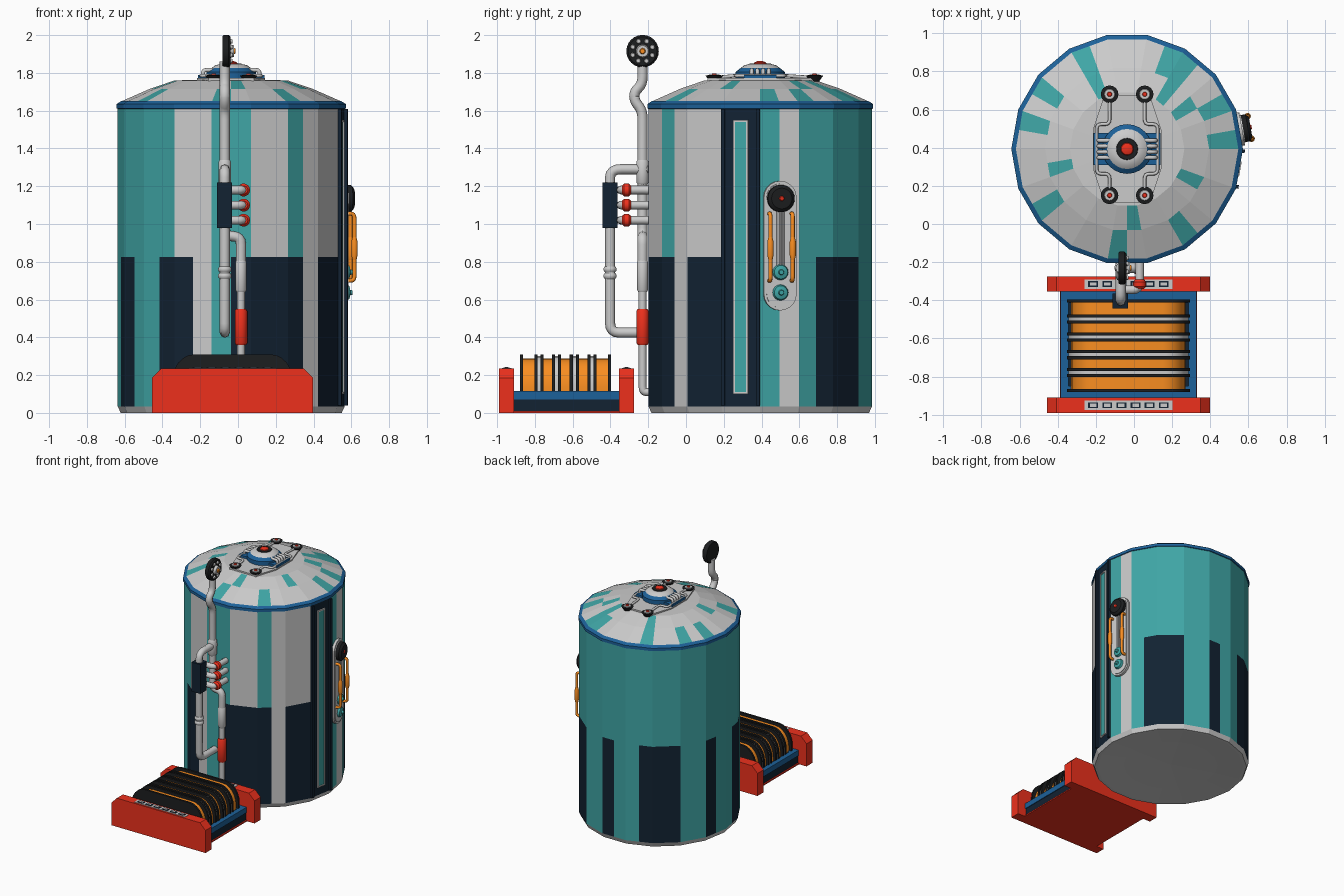
import bpy, bmesh, math
from mathutils import Matrix, Vector

if "Cube" in bpy.data.objects:
    bpy.data.objects.remove(bpy.data.objects["Cube"])

COL = dict(grey=(.8, .8, .8), teal=(.05, .38, .38), navy=(.006, .016, .032), black=(.012, .013, .014),
           red=(.85, .03, .012), orange=(.95, .27, .015), blue=(.012, .12, .32))
MAT = {}
for k, c in COL.items():
    MAT[k] = bpy.data.materials.new(k)
    MAT[k].diffuse_color = (*c, 1)
CX, CY, R = -.036, .393, .601
T, ROT = Matrix.Translation, lambda deg, ax: Matrix.Rotation(math.radians(deg), 4, ax)
AXIS = T((CX, CY, 0))


def mesh(name, verts, faces, mat, M=Matrix(), smooth=False, idx=None):
    me = bpy.data.meshes.new(name)
    me.from_pydata([M @ Vector(v) for v in verts], [], faces)
    for m in (mat if isinstance(mat, list) else [mat]):
        me.materials.append(MAT[m])
    if idx:
        me.polygons.foreach_set("material_index", idx)
    bm = bmesh.new()
    bm.from_mesh(me)
    bmesh.ops.remove_doubles(bm, verts=bm.verts, dist=1e-5)
    bmesh.ops.recalc_face_normals(bm, faces=bm.faces)
    bm.to_mesh(me)
    bm.free()
    ob = bpy.data.objects.new(name, me)
    bpy.context.collection.objects.link(ob)
    if smooth:
        bpy.ops.object.select_all(action='DESELECT')
        ob.select_set(True)
        bpy.context.view_layer.objects.active = ob
        bpy.ops.object.shade_smooth_by_angle(angle=math.radians(38))
    return ob


def lathe(name, prof, mat, M=Matrix(), n=20):
    prof = [(0, prof[0][1])] + prof + [(0, prof[-1][1])]
    v = [(r * math.cos(math.tau * i / n), r * math.sin(math.tau * i / n), z) for r, z in prof for i in range(n)]
    f = [(j*n+i, j*n+(i+1) % n, (j+1)*n+(i+1) % n, (j+1)*n+i) for j in range(len(prof)-1) for i in range(n)]
    return mesh(name, v, f, mat, M, True)


def drum(name, prof, color):
    """18-sided shell split into half-facet cells; color(cell, band) picks the panel colour."""
    keys, n = list(COL), 36
    v = []
    for r, z in prof:
        for i in range(n):
            a, q = math.radians(10 * i), r * (math.cos(math.radians(10)) if i % 2 else 1)
            v.append((q * math.cos(a), q * math.sin(a), z))
    f = [(j*n+i, j*n+(i+1) % n, (j+1)*n+(i+1) % n, (j+1)*n+i) for j in range(len(prof)-1) for i in range(n)]
    idx = [keys.index(color(i, j)) for j in range(len(prof)-1) for i in range(n)]
    return mesh(name, v, f, keys, AXIS, idx=idx)


def prism(name, pts, d0, d1, mat, M=Matrix(), smooth=False):
    n = len(pts)
    v = [(u, d, w) for d in (d0, d1) for u, w in pts]
    f = [tuple(range(n)), tuple(range(n, 2*n))] + [(i, (i+1) % n, n+(i+1) % n, n+i) for i in range(n)]
    return mesh(name, v, f, mat, M, smooth)


def box(name, x0, x1, y0, y1, z0, z1, mat, M=Matrix()):
    return prism(name, [(x0, z0), (x1, z0), (x1, z1), (x0, z1)], y0, y1, mat, M)


def pipe(name, pts, r, mat, bend=.04, M=Matrix()):
    P = [M @ Vector(p) for p in pts]
    out = [P[0]]
    for a, b, c in zip(P, P[1:], P[2:]):
        p = b + (a - b).normalized() * min(bend, (a - b).length * .49)
        q = b + (c - b).normalized() * min(bend, (c - b).length * .49)
        out += [p.lerp(b, t).lerp(b.lerp(q, t), t) for t in (0, .25, .5, .75, 1)]
    out.append(P[-1])
    cu = bpy.data.curves.new(name, 'CURVE')
    cu.dimensions, cu.bevel_depth, cu.bevel_resolution, cu.use_fill_caps = '3D', r, 2, True
    s = cu.splines.new('POLY')
    s.points.add(len(out) - 1)
    for pt, p in zip(s.points, out):
        pt.co = (*p, 1)
    cu.materials.append(MAT[mat])
    ob = bpy.data.objects.new(name, cu)
    bpy.context.collection.objects.link(ob)
    bpy.ops.object.select_all(action='DESELECT')
    ob.select_set(True)
    bpy.context.view_layer.objects.active = ob
    bpy.ops.object.convert(target='MESH')


# Tank wall with striped panels, base, rim and roof
LOW = {3, 4, 5, 8, 11, 12, 13, 16, 19, 20, 23, 24, 27, 28, 29, 30, 32, 33}


def wall_color(i, j):
    if i in (34, 35) or (j == 0 and i in LOW):
        return 'navy'
    return 'grey' if i in (1, 24, 25, 28, 29, 31, 32, 33) else 'teal'


drum("tank_wall", [(R, .035), (R, .825), (R, 1.615)], wall_color)
drum("tank_base", [(0, .02), (.36, .012), (.56, 0), (.585, 0), (R, .035)], lambda i, j: 'grey')
drum("roof_rim", [(R - .01, 1.605), (R + .006, 1.612), (R + .006, 1.635), (.583, 1.65)], lambda i, j: 'blue')
OUT, INN = {0, 2, 5, 6, 11, 14, 16, 21, 26, 30}, {3, 5, 11, 19, 27, 33}
drum("roof", [(.585, 1.648), (.43, 1.716), (.3, 1.76), (0, 1.768)],
     lambda i, j: 'teal' if i in (OUT, INN, ())[j] else 'grey')

# Roof plate, turret, lamps and their pipes
prism("roof_plate", [(-.18, -.1), (-.12, -.28), (.12, -.28), (.18, -.1), (.18, .1), (.12, .28), (-.12, .28),
      (-.18, .1)], -1.772, -1.75, 'grey', AXIS @ ROT(90, 'X') @ Matrix.Scale(-1, 4, (0, 1, 0)) @ ROT(180, 'X')
      @ Matrix.Scale(-1, 4, (0, 1, 0)))
lathe("turret_base", [(.13, 1.77), (.13, 1.805), (.105, 1.825)], 'blue', AXIS, 24)
lathe("turret_cap", [(.107, 1.805), (.105, 1.825), (.085, 1.84), (.06, 1.846)], 'grey', AXIS, 24)
lathe("turret_ring", [(.06, 1.84), (.055, 1.85)], 'black', AXIS)
lathe("turret_light", [(.036, 1.845), (.03, 1.856), (.015, 1.862)], 'red', AXIS)
for sx in (-1, 1):
    box("turret_bracket", sx*.1, sx*.175, -.085, .085, 1.765, 1.79, 'blue', AXIS)
    for k in range(4):
        y = -.045 + .03 * k
        pipe("turret_tube", [(sx*.09, y, 1.815), (sx*.15, y, 1.815), (sx*.15, y, 1.775)], .011, 'grey', .02, AXIS)
    for sy in (-1, 1):
        c = .022 + sy * .265
        pipe("lamp_pipe", [(sx*.16, 0, 1.785), (sx*.16, sy*.13, 1.785), (sx*.092, sy*.13, 1.785),
             (sx*.092, c, 1.775)], .009, 'grey', .025, AXIS)
        L = AXIS @ T((sx * .092, c, 0))
        lathe("lamp_cup", [(.025, 1.755), (.046, 1.785), (.034, 1.788)], 'black', L, 16)
        lathe("lamp_lens", [(.03, 1.786), (.026, 1.792)], 'grey', L, 16)
        lathe("lamp_bulb", [(.014, 1.79), (.01, 1.798)], 'red', L, 12)

# Door slot on the dark facet
S = AXIS @ ROT(-10, 'Z')
box("slot_panel", .592, .597, -.03, .03, .11, 1.54, 'teal', S)
for s in (-1, 1):
    box("slot_side", .592, .603, s*.03, s*.04, .1, 1.55, 'grey', S)
    box("slot_end", .592, .603, -.04, .04, .825 + s*.715, .825 + s*.725, 'grey', S)
    box("door_frame", .588, .61, s*.085, s*.104, .04, 1.61, 'navy', S)

# Side gauge pod
P = AXIS @ ROT(10, 'Z')
OUTW = P @ ROT(-90, 'Z')


def capsule(r, z0, z1):
    arc = [math.pi * i / 10 for i in range(11)]
    return ([(r * math.cos(a), z1 + r * math.sin(a)) for a in arc] +
            [(-r * math.cos(a), z0 - r * math.sin(a)) for a in arc])


prism("pod_rim", capsule(.088, .63, 1.14), .585, .612, 'grey', OUTW, True)
prism("pod_face", capsule(.074, .63, 1.14), .6, .617, 'grey', OUTW, True)


def face_out(x, y, z):
    return P @ T((x, y, z)) @ ROT(90, 'Y')


lathe("pod_dial", [(.072, 0), (.072, .03), (.055, .045)], 'black', face_out(.612, 0, 1.135), 24)
lathe("pod_dial_light", [(.014, 0), (.01, .006)], 'red', face_out(.657, 0, 1.135), 12)
for z in (.745, .637):
    lathe("pod_knob", [(.043, 0), (.036, .018), (.015, .024), (.012, .036)], 'teal', face_out(.615, 0, z), 16)
for k in range(3):
    pipe("pod_rod", [(.62, -.016 + .016*k, .78), (.62, -.016 + .016*k, 1.07)], .005, 'grey', .01, P)
for s in (-1, 1):
    y = s * .06
    pipe("pod_handle", [(.61, y, 1.055), (.652, y, 1.055), (.652, y, .7), (.61, y, .7)], .011, 'orange', .025, P)
    lathe("pod_handle_grip", [(.011, -.06), (.017, -.035), (.017, .035), (.011, .06)], 'orange',
          P @ T((.652, y, .87)), 12)

# Front pipework: upper stack, loop through the valve box, and the drain pipe
X, Y = -.07, -.23
pipe("stack_pipe", [(X, Y, 1.86), (X, Y, 1.74), (X, -.275, 1.7), (X, -.272, 1.65), (X, Y, 1.6), (X, Y, .935),
     (.016, Y, .935), (.016, Y, .8)], .027, 'grey', .045)
pipe("drain_pipe", [(.016, Y, .82), (.016, Y, .11), (.016, -.19, .11)], .021, 'grey', .03)
pipe("loop_pipe_top", [(X, -.2, 1.29), (X, -.402, 1.29), (X, -.402, 1.2)], .027, 'grey', .06)
pipe("loop_pipe_bottom", [(X, -.402, 1), (X, -.402, .425), (X, -.19, .425)], .027, 'grey', .05)
for r, z0, z1, x, y, m in ((.033, 1.22, 1.33, X, Y, 'grey'), (.033, .37, .54, .016, Y, 'red'),
                           (.029, .65, .8, .016, Y, 'grey'), (.036, .755, .765, X, -.402, 'grey'),
                           (.036, .72, .73, X, -.402, 'grey')):
    lathe("pipe_collar", [(r * .8, z0 - .01), (r, z0), (r, z1), (r * .8, z1 + .01)], m, T((x, y, 0)), 14)
box("valve_box", -.112, -.032, -.442, -.363, .98, 1.22, 'navy')
for z in (1.02, 1.1, 1.18):
    pipe("valve_tube", [(-.05, -.345, z), (.03, -.345, z), (.03, -.18, z)], .023, 'grey', .04)
    lathe("valve_collar", [(.022, -.025), (.034, -.012), (.034, .012), (.022, .025)], 'red',
          T((.03, -.315, z)) @ ROT(90, 'X'), 14)

# Round sensor head on top of the stack, facing right
H = T((-.082, Y, 1.915)) @ ROT(90, 'Y')
lathe("head_disc", [(.08, 0), (.086, .008), (.086, .032), (.076, .042)], 'black', H, 24)
lathe("head_hub", [(.036, .04), (.03, .062)], 'grey', H)
lathe("head_light", [(.017, .06), (.012, .07)], 'orange', H, 12)
for k in range(8):
    lathe("head_nub", [(.014, .04), (.01, .052)], 'grey', H @ ROT(45*k + 22, 'Z') @ T((.056, 0, 0)), 10)

# Front unit: red end bars, tray and ribbed drum
BX = -.029
U = T((BX, 0, 0))
box("unit_bottom", -.36, .36, -.92, -.35, 0, .01, 'red', U)
box("tray", -.35, .35, -.91, -.35, .006, .105, 'navy', U)
for s in (-1, 1):
    box("tray_side", s*.315, s*.356, -.91, -.35, .07, .115, 'blue', U)
for y0, y1, e in ((-.99, -.91, -.88), (-.355, -.275, -.385)):
    prism("end_bar", [(-.427, 0), (.427, 0), (.427, .185), (.377, .235), (-.377, .235), (-.427, .185)],
          y0, y1, 'red', U)
    m = (y0 + y1) / 2
    box("tray_end", -.33, .33, e - .03, e + .03, .07, .115, 'blue', U)
    box("vent_strip", -.23, .23, m - .025, m + .025, .23, .238, 'grey', U)
    for k in range(6):
        x = -.185 + .074 * k
        box("vent_frame", x - .026, x + .026, m - .015, m + .015, .234, .241, 'navy', U)
        box("vent_slot", x - .017, x + .017, m - .008, m + .008, .238, .243, 'grey', U)


def arch(w, h):
    right = [(w, .1)] + [(w - .12 + .12 * math.cos(a), h - .15 + .15 * math.sin(a))
                         for a in [math.pi / 12 * i for i in range(7)]]
    return right + [(-x, z) for x, z in reversed(right)]


prism("drum_core", arch(.3, .287), -.865, -.41, 'orange', U, True)
for k in range(6):
    y = -.872 + .0935 * k
    for o in (0,) if k in (0, 5) else (-.016, .016):
        prism("drum_rib", arch(.322, .31), y + o - .008, y + o + .008, 'black', U, True)
    if k not in (0, 5):
        prism("rib_spacer", arch(.314, .3), y - .009, y + .009, 'grey', U, True)

for m in bpy.data.materials:
    if m.users and not m.is_grease_pencil:
        m.use_nodes = True
        m.node_tree.nodes["Principled BSDF"].inputs["Base Color"].default_value = m.diffuse_color
